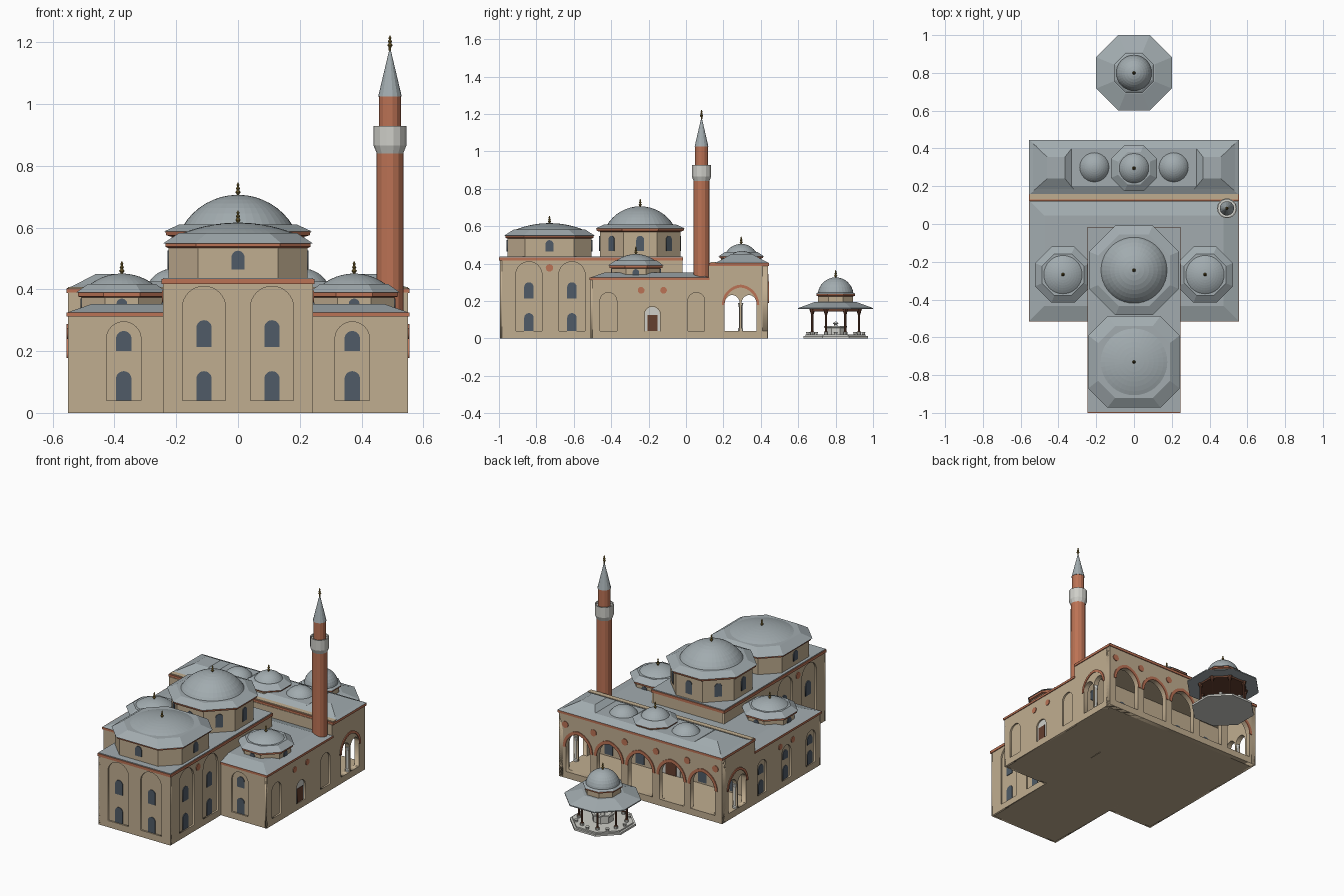
import bpy, bmesh
from math import sin, cos, pi, acos, sqrt, radians
from mathutils import Matrix, Vector

if "Cube" in bpy.data.objects:
    bpy.data.objects.remove(bpy.data.objects["Cube"])


def material(name, rgb):
    m = bpy.data.materials.new(name)
    m.diffuse_color = (*rgb, 1)
    m.use_nodes = True
    m.node_tree.nodes["Principled BSDF"].inputs["Base Color"].default_value = m.diffuse_color
    return m


STONE = material("sandstone", (0.53, 0.42, 0.28))
BRICK = material("brick red", (0.50, 0.17, 0.09))
LEAD = material("lead grey", (0.36, 0.41, 0.43))
GLASS = material("window slate", (0.08, 0.105, 0.135))
MARBLE = material("pale marble", (0.62, 0.62, 0.58))
WOOD = material("dark wood", (0.13, 0.05, 0.028))
GOLD = material("old gold", (0.25, 0.17, 0.04))


def finish(name, bm, mats):
    bmesh.ops.remove_doubles(bm, verts=bm.verts, dist=1e-5)
    bmesh.ops.recalc_face_normals(bm, faces=bm.faces)
    me = bpy.data.meshes.new(name)
    bm.to_mesh(me)
    bm.free()
    for m in mats:
        me.materials.append(m)
    ob = bpy.data.objects.new(name, me)
    bpy.context.collection.objects.link(ob)
    return ob


# ---- lofted solids: stacked rings, one material per band ----
def loft(name, rings, mats):
    mats = mats if isinstance(mats, list) else [mats] * (len(rings) - 1)
    used = list(dict.fromkeys(mats))
    bm = bmesh.new()
    vs = [[bm.verts.new(p) for p in r] for r in rings]
    n = len(rings[0])
    for a, b, m in zip(vs, vs[1:], mats):
        for i in range(n):
            j = (i + 1) % n
            bm.faces.new((a[i], a[j], b[j], b[i])).material_index = used.index(m)
    bm.faces.new(vs[0][::-1]).material_index = used.index(mats[0])
    bm.faces.new(vs[-1]).material_index = used.index(mats[-1])
    return finish(name, bm, used)


def ngon(c, r, z, n, rot=0.0):
    return [(c[0] + r * cos(rot + 2 * pi * i / n), c[1] + r * sin(rot + 2 * pi * i / n), z) for i in range(n)]


def lathe(name, c, prof, mats, n=16, rot=0.0):
    return loft(name, [ngon(c, max(r, 1e-4), z, n, rot) for r, z in prof], mats)


def octa(name, c, prof, mats):      # profile radii are apothems
    return lathe(name, c, [(r / cos(pi / 8), z) for r, z in prof], mats, 8, pi / 8)


def rect(x0, x1, y0, y1, z):
    return [(x0, y0, z), (x1, y0, z), (x1, y1, z), (x0, y1, z)]


def box(name, x0, x1, y0, y1, z0, z1, mat):
    return loft(name, [rect(x0, x1, y0, y1, z0), rect(x0, x1, y0, y1, z1)], mat)


def dome(name, c, r, z0, z1, n=32):
    h = z1 - z0
    R = (r * r + h * h) / (2 * h)
    a = acos((R - h) / R)
    prof = [(R * sin(a * (1 - i / 8)), z1 - R + R * cos(a * (1 - i / 8))) for i in range(9)]
    lathe(name, c, prof, LEAD, n)


def finial(name, c, z, h=0.045):
    prof = [(.004, -.1), (.004, .12), (.009, .28), (.004, .42), (.007, .55), (.003, .68), (.005, .8), (0, 1)]
    lathe(name, c, [(r, z + t * h) for r, t in prof], GOLD, 8)


# ---- flat panels: filled outlines with holes, placed on a wall face ----
def arc(u, zs, w, k=1.0):
    h = w / 2
    R = k * h
    a = acos((R - h) / R)
    right = [(R * cos(a * i / 8) - (R - h), zs + R * sin(a * i / 8)) for i in range(9)]
    return [(u + x, z) for x, z in right] + [(u - x, z) for x, z in right[-2::-1]]


def arch(u, z0, w, z1, k=1.0):
    rise = w / 2 * sqrt(2 * k - 1)
    return [(u - w / 2, z0), (u + w / 2, z0)] + arc(u, z1 - rise, w, k)


def quad(u0, u1, z0, z1):
    return [(u0, z0), (u1, z0), (u1, z1), (u0, z1)]


def disc(u, z, r):
    return [(u + r * cos(2 * pi * i / 16), z + r * sin(2 * pi * i / 16)) for i in range(16)]


FRONT, RIGHT, BACK, LEFT = -90, 0, 90, 180


def panel(name, side, dist, loops, t, mat, c=(0, 0)):
    """Outward plate (t > 0) or wall skin going inward (t < 0)."""
    cu = bpy.data.curves.new(name, 'CURVE')
    cu.dimensions, cu.fill_mode, cu.extrude = '2D', 'BOTH', abs(t) / 2
    for pts in loops:
        s = cu.splines.new('POLY')
        s.points.add(len(pts) - 1)
        for p, q in zip(s.points, pts):
            p.co = (*q, 0, 1)
        s.use_cyclic_u = True
    tmp = bpy.data.objects.new(name + "_outline", cu)
    bpy.context.collection.objects.link(tmp)
    dg = bpy.context.evaluated_depsgraph_get()
    me = bpy.data.meshes.new_from_object(tmp.evaluated_get(dg))
    bpy.data.objects.remove(tmp)
    n = Vector((cos(radians(side)), sin(radians(side)), 0))
    up = Vector((0, 0, 1))
    M = Matrix((up.cross(n), up, n)).transposed().to_4x4()
    M.translation = Vector((*c, 0)) + n * (dist + t / 2)
    bm = bmesh.new()
    bm.from_mesh(me)
    bm.transform(M)
    bpy.data.meshes.remove(me)
    return finish(name, bm, [mat])


def windows(name, side, dist, us, low, high, w=0.05):
    panel(name, side, dist, [arch(u, a, w, b) for u in us for a, b in (low, high)], 0.004, GLASS)


# ---- prayer hall ----
box("hall_core", -.232, .232, -.985, -.02, 0, .42, STONE)
panel("hall_front_wall", FRONT, .995, [quad(-.242, .242, 0, .42)] + [arch(u, .04, .14, .41) for u in (-.11, .11)], -.01, STONE)
windows("hall_front_windows", FRONT, .985, (-.11, .11), (.04, .135), (.213, .30))
for s, side, tag in ((1, RIGHT, "right"), (-1, LEFT, "left")):
    us = (-.84 * s, -.61 * s)
    a, b = sorted((-.995 * s, -.02 * s))
    panel(f"hall_{tag}_wall", side, .242, [quad(a, b, 0, .42)] + [arch(u, .04, .14, .41) for u in us], -.01, STONE)
    windows(f"hall_{tag}_windows", side, .232, us, (.04, .135), (.213, .30))
    panel(f"hall_{tag}_medallion", side, .242, [disc(-.73 * s, .377, .02)], .004, BRICK)
box("hall_cornice", -.247, .247, -1, -.015, .417, .433, BRICK)
box("hall_roof", -.243, .243, -.996, -.019, .433, .437, LEAD)

# ---- side wings ----
box("wing_core", -.54, .54, -.5, .125, 0, .315, STONE)
for s, side, tag in ((1, RIGHT, "right"), (-1, LEFT, "left")):
    a, b = sorted((.24 * s, .55 * s))
    panel(f"wing_{tag}_front_wall", FRONT, .51, [quad(a, b, 0, .315), arch(.37 * s, .04, .112, .295)], -.01, STONE)
    windows(f"wing_{tag}_front_windows", FRONT, .50, (.37 * s,), (.04, .135), (.2, .265))
    us = [-.415 * s, -.18 * s, .055 * s]
    a, b = sorted((-.51 * s, .125 * s))
    panel(f"wing_{tag}_wall", side, .55, [quad(a, b, 0, .315)] + [arch(u, .04, .09, .245) for u in us[::2]]
          + [arch(us[1], .04, .085, .17 if s > 0 else .245)], -.01, STONE)
    panel(f"wing_{tag}_medallions", side, .55, [disc(u * s, .257, .018) for u in (-.24, -.12)], .004, BRICK)
windows("wing_left_windows", LEFT, .54, (.415, .18, -.055), (.04, .12), (.16, .215), .045)
panel("side_door_surround", RIGHT, .54, [arch(-.18, .04, .08, .168)], .003, MARBLE)
panel("side_door", RIGHT, .543, [quad(-.207, -.153, .04, .125)], .003, WOOD)
box("wing_cornice", -.555, .555, -.515, .125, .312, .325, BRICK)
loft("wing_roof", [rect(-.553, .553, -.513, .123, .325), rect(-.475, .475, -.435, .045, .352)], LEAD)

# ---- domes over hall and wings ----
C = (0, -.245)
octa("main_drum", C, [(.215, .43), (.215, .57), (.232, .575), (.235, .587), (.238, .588), (.19, .61)],
     [STONE, BRICK, BRICK, LEAD, LEAD])
dome("main_dome", C, .18, .602, .706, 40)
finial("main_finial", C, .702)
for i in range(8):
    panel(f"main_drum_window_{i}", i * 45, .215, [arch(0, .468, .042, .548)], .004, GLASS, C)


def chamfered(c, h, k, z):
    return [(c[0] + x, c[1] + y, z) for x, y in
            ((h, -k), (h, k), (k, h), (-k, h), (-h, k), (-h, -k), (-k, -h), (k, -h))]


C = (0, -.73)
loft("front_drum", [chamfered(C, h, k, z) for h, k, z in
     ((.225, .13, .43), (.225, .13, .533), (.235, .136, .538), (.235, .136, .548), (.242, .14, .549), (.19, .10, .583))],
     [STONE, BRICK, BRICK, LEAD, LEAD])
dome("front_dome", C, .205, .571, .616, 40)
finial("front_finial", C, .612)
for i in range(4):
    panel(f"front_drum_window_{i}", i * 90, .225, [arch(0, .465, .042, .525)], .004, GLASS, C)

for s, tag in ((1, "right"), (-1, "left")):
    C = (.376 * s, -.268)
    octa(f"{tag}_drum", C, [(.13, .33), (.13, .374), (.142, .377), (.142, .389), (.148, .39), (.11, .417)],
         [STONE, BRICK, BRICK, LEAD, LEAD])
    dome(f"{tag}_dome", C, .108, .412, .451)
    finial(f"{tag}_finial", C, .447)
    for i in range(4):
        panel(f"{tag}_drum_window_{i}", i * 90, .13, [arch(0, .34, .035, .37)], .004, GLASS, C)

# ---- portico ----
box("portico_floor", -.55, .55, .12, .435, 0, .04, STONE)
box("portico_inner_wall", -.55, .55, .12, .14, 0, .39, STONE)
box("portico_ceiling", -.54, .54, .13, .43, .365, .395, STONE)
bays = [-.42, -.21, 0, .21, .42]
panel("portico_arcade", BACK, .438, [quad(-.55, .55, 0, .39)] + [arch(u, .04, .165, .285, 1.15) for u in bays], -.03, STONE)
for i, u in enumerate(bays):
    panel(f"arcade_ring_{i}", BACK, .438, [arc(u, .19, .20, 1.15) + arc(u, .19, .165, 1.15)[::-1]], .005, BRICK)
panel("arcade_medallions", BACK, .438, [disc(u, .325, .02) for u in (-.505, -.315, -.105, .105, .315, .505)], .004, BRICK)
windows("portico_windows", BACK, .14, (-.42, -.21, .21, .42), (.05, .14), (.2, .27), .055)
panel("main_door_surround", BACK, .14, [arch(0, .04, .12, .25)], .003, MARBLE)
panel("main_door", BACK, .143, [arch(0, .04, .07, .17)], .003, WOOD)
for s, side, tag in ((1, RIGHT, "right"), (-1, LEFT, "left")):
    a, b = sorted((.12 * s, .438 * s))
    panel(f"portico_{tag}_wall", side, .55, [quad(a, b, 0, .39)]
          + [arch(u * s, .04, .08, .232, 1.1) for u in (.247, .337)], -.03, STONE)
    panel(f"portico_{tag}_ring", side, .55, [arc(.292 * s, .178, .2, 1.1) + arc(.292 * s, .178, .172, 1.1)[::-1]], .005, BRICK)
    lathe(f"portico_{tag}_column", (.535 * s, .292), [(.014, .04), (.014, .052), (.009, .056), (.009, .165), (.015, .19)], MARBLE, 12)
box("portico_cornice", -.555, .555, .123, .443, .388, .403, BRICK)
box("portico_parapet", -.55, .55, .13, .16, .40, .408, STONE)
loft("portico_roof", [rect(-.555, .555, .155, .445, .403), rect(-.5, .5, .2, .4, .425)], LEAD)
for s, tag in ((1, "right"), (-1, "left")):
    a, b = sorted((.55 * s, .30 * s))
    c, d = sorted((.46 * s, .365 * s))
    loft(f"portico_{tag}_hip", [rect(a, b, .16, .44, .403), rect(c, d, .24, .355, .45)], LEAD)
    dome(f"portico_{tag}_dome", (.21 * s, .3), .083, .415, .467)
C = (0, .295)
octa("portico_drum", C, [(.108, .41), (.108, .428), (.116, .43), (.116, .438), (.121, .439), (.085, .463)],
     [STONE, BRICK, BRICK, LEAD, LEAD])
dome("portico_centre_dome", C, .083, .455, .505)
finial("portico_finial", C, .501)

# ---- minaret ----
C = (.492, .083)
lathe("minaret_shaft", C, [(.044, .3), (.043, .85)], BRICK, 14)
lathe("minaret_balcony", C, [(.042, .838), (.053, .865), (.053, .928), (.047, .928), (.047, .915)], MARBLE, 14)
lathe("minaret_upper_shaft", C, [(.036, .9), (.036, 1.027)], BRICK, 14)
lathe("minaret_cone", C, [(.038, 1.025), (.0, 1.185)], LEAD, 14)
finial("minaret_finial", C, 1.178)

# ---- ablution fountain ----
C = (0, .8)
octa("fountain_floor", C, [(.172, 0), (.172, .012), (.16, .012), (.16, .02)], MARBLE)
octa("fountain_basin", C, [(.055, .02), (.055, .055), (.062, .058), (.062, .066), (.05, .066), (.05, .05)], MARBLE)
lathe("fountain_spout", C, [(.014, .04), (.008, .075), (.016, .08), (.003, .09)], MARBLE, 12)
for i in range(8):
    p = ngon(C, .135, 0, 8, pi / 8)[i]
    lathe(f"fountain_post_{i}", p, [(.011, .02), (.011, .035), (.006, .037), (.006, .125), (.016, .158)],
          [MARBLE, WOOD, WOOD, WOOD], 8)
    q = ngon(C, .148, 0, 8)[i]
    lathe(f"fountain_stool_{i}", q, [(.011, .012), (.008, .024), (.012, .034)], MARBLE, 10)
octa("fountain_beam", C, [(.132, .145), (.132, .163), (.115, .163), (.115, .145), (.132, .145)], WOOD)
octa("fountain_roof", C, [(.2, .156), (.2, .162), (.11, .195)], LEAD)
octa("fountain_drum", C, [(.094, .19), (.094, .225), (.103, .228), (.103, .236), (.106, .237), (.094, .245)],
     [STONE, BRICK, BRICK, LEAD, LEAD])
dome("fountain_dome", C, .095, .24, .326)
finial("fountain_finial", C, .322)
